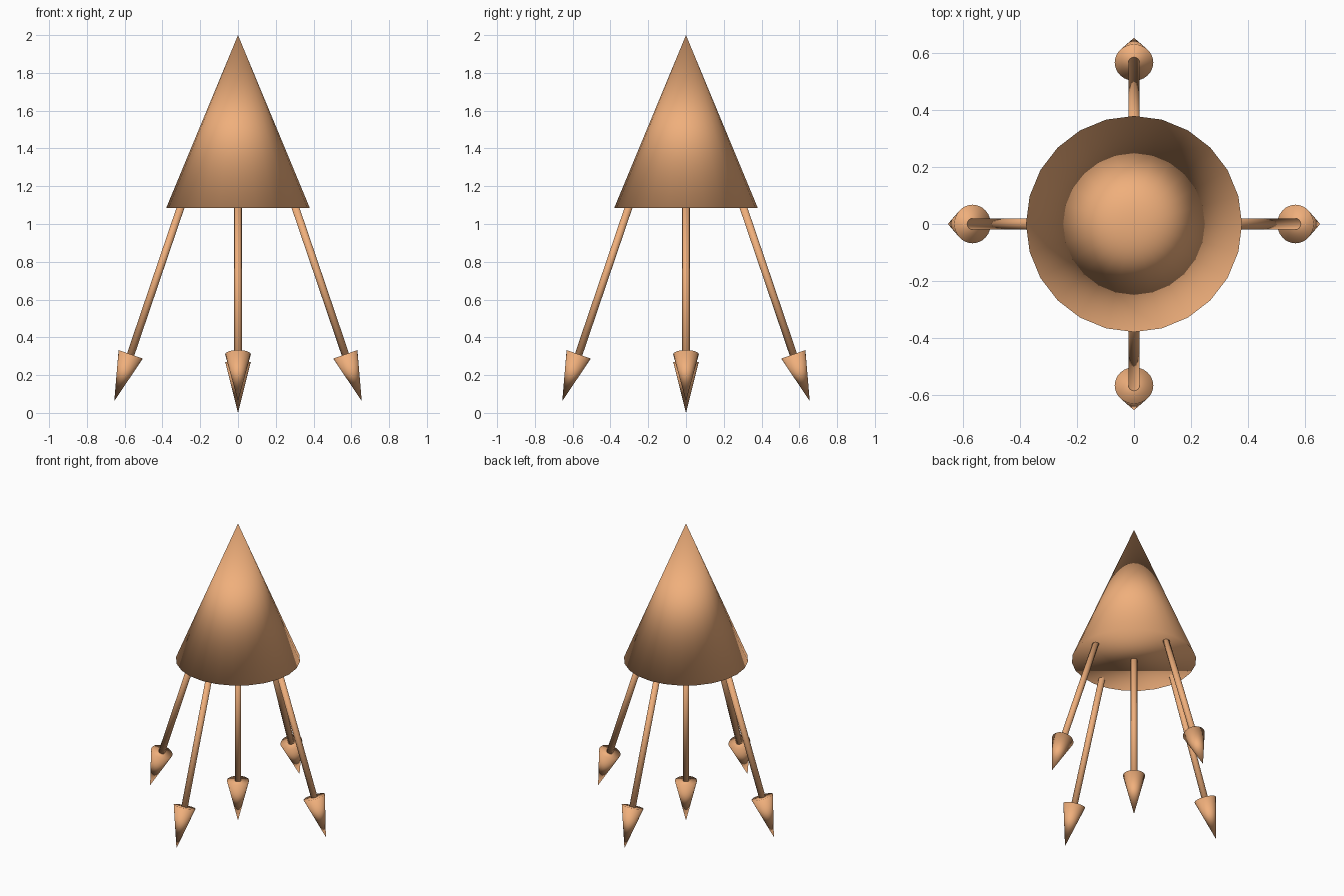
import bpy
from math import pi
from mathutils import Vector, Matrix

if "Cube" in bpy.data.objects:
    bpy.data.objects.remove(bpy.data.objects["Cube"])

mat = bpy.data.materials.new("warm_orange")
mat.diffuse_color = (0.87, 0.43, 0.2, 1)
mat.use_nodes = True
mat.node_tree.nodes["Principled BSDF"].inputs["Base Color"].default_value = mat.diffuse_color


def tapered(name, start, end, r_start, r_end, sides):
    """Smooth round solid running from start to end."""
    axis = end - start
    bpy.ops.mesh.primitive_cone_add(
        vertices=sides, radius1=r_start, radius2=r_end, depth=axis.length,
        location=(start + end) / 2,
        rotation=axis.to_track_quat('Z', 'Y').to_euler())
    ob = bpy.context.object
    ob.name = name
    ob.data.materials.append(mat)
    bpy.ops.object.shade_smooth()
    return ob


def arrow(name, top, neck, tip):
    """Thin shaft with a conical head pointing down."""
    tapered(name + "_shaft", top, neck, 0.02, 0.02, 16)
    tapered(name + "_head", neck, tip, 0.068, 0, 24)


# Large cone body
tapered("cone_body", Vector((0, 0, 1.085)), Vector((0, 0, 2)), 0.38, 0, 24)

# Central vertical arrow
arrow("centre_arrow", Vector((0, 0, 1.12)), Vector((0, 0, 0.27)), Vector((0, 0, 0)))

# Four splayed arrows
for i, side in enumerate(("right", "back", "left", "front")):
    turn = Matrix.Rotation(i * pi / 2, 3, 'Z')
    arrow(side + "_arrow",
          turn @ Vector((0.293, 0, 1.12)),
          turn @ Vector((0.568, 0, 0.31)),
          turn @ Vector((0.655, 0, 0.063)))
